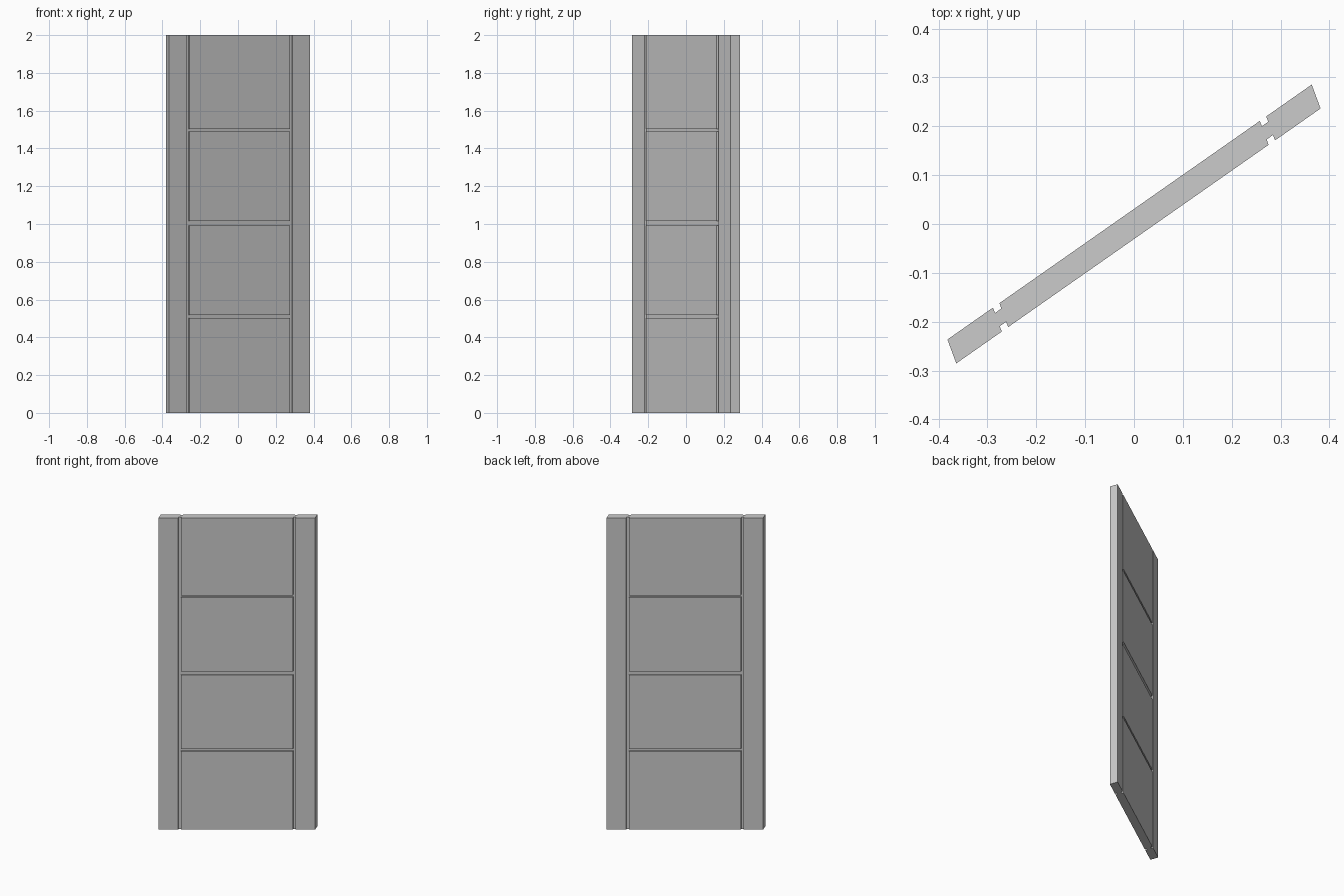
import bpy, bmesh, math
from mathutils import Vector

if "Cube" in bpy.data.objects:
    bpy.data.objects.remove(bpy.data.objects["Cube"])

# Slanted door: half-width direction and half-thickness direction in plan
U = Vector((0.373, 0.261, 0))
V = Vector((0.009, -0.0245, 0))

# Cell boundaries across the width, thickness and height
S = [-1, -0.75, -0.715, 0.715, 0.75, 1]
T = [-1, -0.55, 0.55, 1]
Z = [0, 0.503, 0.517, 0.991, 1.015, 1.49, 1.504, 2]
SIZE = (len(S) - 1, len(T) - 1, len(Z) - 1)


def solid(c):
    """True where the door is filled: grooves are cut from both faces."""
    if any(not 0 <= c[a] < SIZE[a] for a in range(3)):
        return False
    i, j, k = c
    upright_groove = i in (1, 3)
    cross_groove = i == 2 and k % 2 == 1
    return j == 1 or not (upright_groove or cross_groove)


def point(i, j, k):
    return U * S[i] + V * T[j] + Vector((0, 0, Z[k]))


# Door leaf: outer skin of the filled cells
bm = bmesh.new()
for i in range(SIZE[0]):
    for j in range(SIZE[1]):
        for k in range(SIZE[2]):
            c = (i, j, k)
            if not solid(c):
                continue
            for axis in range(3):
                for side in (0, 1):
                    n = list(c)
                    n[axis] += 2 * side - 1
                    if solid(n):
                        continue
                    a, b = (axis + 1) % 3, (axis + 2) % 3
                    verts = []
                    for da, db in ((0, 0), (1, 0), (1, 1), (0, 1)):
                        p = list(c)
                        p[axis] += side
                        p[a] += da
                        p[b] += db
                        verts.append(bm.verts.new(point(*p)))
                    bm.faces.new(verts)

bmesh.ops.remove_doubles(bm, verts=bm.verts, dist=1e-5)
bmesh.ops.dissolve_limit(bm, angle_limit=math.radians(1),
                         verts=bm.verts, edges=bm.edges)
bmesh.ops.recalc_face_normals(bm, faces=bm.faces)

mesh = bpy.data.meshes.new("door_leaf")
bm.to_mesh(mesh)
bm.free()
bpy.context.collection.objects.link(bpy.data.objects.new("door_leaf", mesh))
